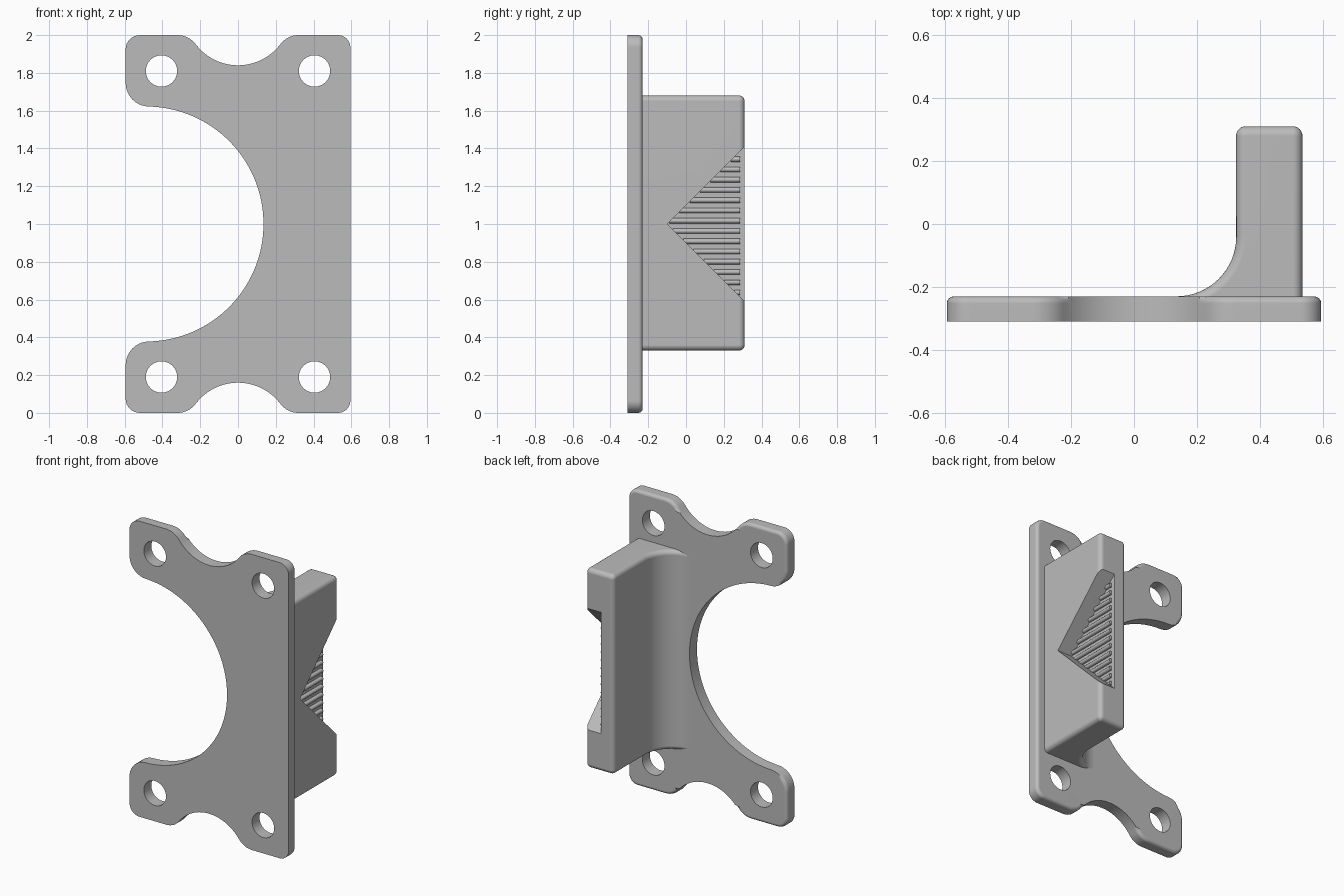
import bpy, bmesh
from math import sin, cos, radians, degrees, atan2, sqrt, pi

if "Cube" in bpy.data.objects:
    bpy.data.objects.remove(bpy.data.objects["Cube"])

grey = bpy.data.materials.new("grey_plastic")
grey.use_nodes = True
grey.diffuse_color = (0.5, 0.5, 0.5, 1)
grey.node_tree.nodes["Principled BSDF"].inputs["Base Color"].default_value = (0.5, 0.5, 0.5, 1)


def arc(cx, cy, r, a, b, n=8):
    """Points on an arc from angle a to b in degrees."""
    angles = [radians(a + (b - a) * i / n) for i in range(n + 1)]
    return [(cx + r * cos(t), cy + r * sin(t)) for t in angles]


def loft(bm, rings):
    """Skin a stack of equal rings and cap both ends."""
    loops = [[bm.verts.new(p) for p in ring] for ring in rings]
    for low, high in zip(loops, loops[1:]):
        for i in range(len(low)):
            j = (i + 1) % len(low)
            bm.faces.new((low[i], low[j], high[j], high[i]))
    bm.faces.new(loops[0][::-1])
    bm.faces.new(loops[-1])
    bmesh.ops.recalc_face_normals(bm, faces=bm.faces)


def make(name, bm):
    mesh = bpy.data.meshes.new(name)
    bm.to_mesh(mesh)
    bm.free()
    mesh.materials.append(grey)
    obj = bpy.data.objects.new(name, mesh)
    bpy.context.collection.objects.link(obj)
    return obj


def cut(obj, cutter):
    """Subtract the cutter, bake the result and drop the cutter."""
    cutter.hide_render = True
    mod = obj.modifiers.new("cut", "BOOLEAN")
    mod.operation = "DIFFERENCE"
    mod.solver = "EXACT"
    mod.object = cutter
    graph = bpy.context.evaluated_depsgraph_get()
    baked = bpy.data.meshes.new_from_object(obj.evaluated_get(graph))
    obj.modifiers.remove(mod)
    obj.data = baked
    bpy.data.objects.remove(cutter)


def smooth(obj):
    bpy.ops.object.select_all(action="DESELECT")
    obj.select_set(True)
    bpy.context.view_layer.objects.active = obj
    bpy.ops.object.shade_smooth_by_angle(angle=radians(35))
    normals = obj.modifiers.new("flat_normals", "WEIGHTED_NORMAL")
    normals.keep_sharp = True


# Mounting plate: upper half of the outline, mirrored about mid height
FRONT, BACK = -0.31, -0.23
big_x, big_r, tip_x, tip_r = -0.487, 0.622, -0.47, 0.125
tip_z = 1 + sqrt((big_r + tip_r) ** 2 - (tip_x - big_x) ** 2)
lean = degrees(atan2(tip_z - 1, tip_x - big_x))
half = arc(0.53, 1.935, 0.065, 0, 90)
half += arc(0.32, 1.88, 0.12, 90, 143.13)
half += arc(0, 2.12, 0.28, -36.87, -143.13, 20)[1:-1]
half += arc(-0.32, 1.88, 0.12, 36.87, 90)
half += arc(-0.52, 1.925, 0.075, 90, 180)
half += arc(tip_x, tip_z, tip_r, 180, lean + 180, 10)
half += arc(big_x, 1, big_r, lean, 0, 32)[1:]
outline = half + [(x, 2 - z) for x, z in half[-2::-1]]

bm = bmesh.new()
loft(bm, [[(x, y, z) for x, z in outline] for y in (FRONT, BACK)])


def outer_rim(edge):
    mid = (edge.verts[0].co + edge.verts[1].co) / 2
    on_back = all(abs(v.co.y - BACK) < 1e-4 for v in edge.verts)
    return on_back and (abs(mid.x) > 0.55 or abs(mid.z - 1) > 0.94)


bmesh.ops.bevel(bm, geom=[e for e in bm.edges if outer_rim(e)], offset=0.022,
                segments=4, profile=0.5, affect="EDGES")
plate = make("mounting_plate", bm)

# Four screw holes
bm = bmesh.new()
for x in (-0.405, 0.405):
    for z in (0.19, 1.81):
        loft(bm, [[(px, y, pz) for px, pz in arc(x, z, 0.083, 0, 348.75, 31)]
                  for y in (-0.4, -0.1)])
cut(plate, make("screw_hole_cutter", bm))
smooth(plate)

# Grip block: rounded profile with a concave fillet running into the plate
ROUND, FILLET = 0.03, 0.19
LEFT, RIGHT, REAR, ROOT = 0.325, 0.535, 0.31, -0.27


def block_profile(inset):
    r = ROUND - inset + 0.0005
    pts = [(LEFT - FILLET, ROOT)]
    pts += arc(LEFT - FILLET, BACK + FILLET, FILLET + inset, -90, 0, 16)
    pts += arc(LEFT + ROUND, REAR - ROUND, r, 180, 90, 6)
    pts += arc(RIGHT - ROUND, REAR - ROUND, r, 90, 0, 6)
    return pts + [(RIGHT - inset, ROOT)]


steps = [radians(90 * i / 6) for i in range(7)]
lower = [(0.33 + ROUND * (1 - sin(t)), ROUND * (1 - cos(t))) for t in reversed(steps)]
lower = [(0.33 + ROUND * (1 - cos(t)), ROUND * (1 - sin(t))) for t in steps]
layers = lower + [(2.01 - z, inset) for z, inset in reversed(lower)]
bm = bmesh.new()
loft(bm, [[(x, y, z) for x, y in block_profile(inset)] for z, inset in layers])
block = make("grip_block", bm)

# Triangular recess in the outer side
FLOOR, APEX = 0.42, -0.1
bm = bmesh.new()
loft(bm, [[(x, APEX, 1), (x, APEX + 0.6, 0.4), (x, APEX + 0.6, 1.6)]
          for x in (FLOOR, 0.7)])
cut(block, make("recess_cutter", bm))
smooth(block)

# Grip ribs lying on the recess floor, each starting at the sloped wall
bm = bmesh.new()
COUNT, PITCH, WIDE = 14, 0.0543, 0.0135
for i in range(COUNT):
    z = 0.99 + (i - (COUNT - 1) / 2) * PITCH
    start = APEX + abs(z - 1) - 0.005
    section = [(FLOOR - 0.01, z - WIDE)]
    section += [(FLOOR + 0.006 + a, b) for a, b in arc(0, z, WIDE, -90, 90, 6)]
    section += [(FLOOR - 0.01, z + WIDE)]
    loft(bm, [[(x, y, pz) for x, pz in section] for y in (start, 0.285)])
smooth(make("grip_ribs", bm))
